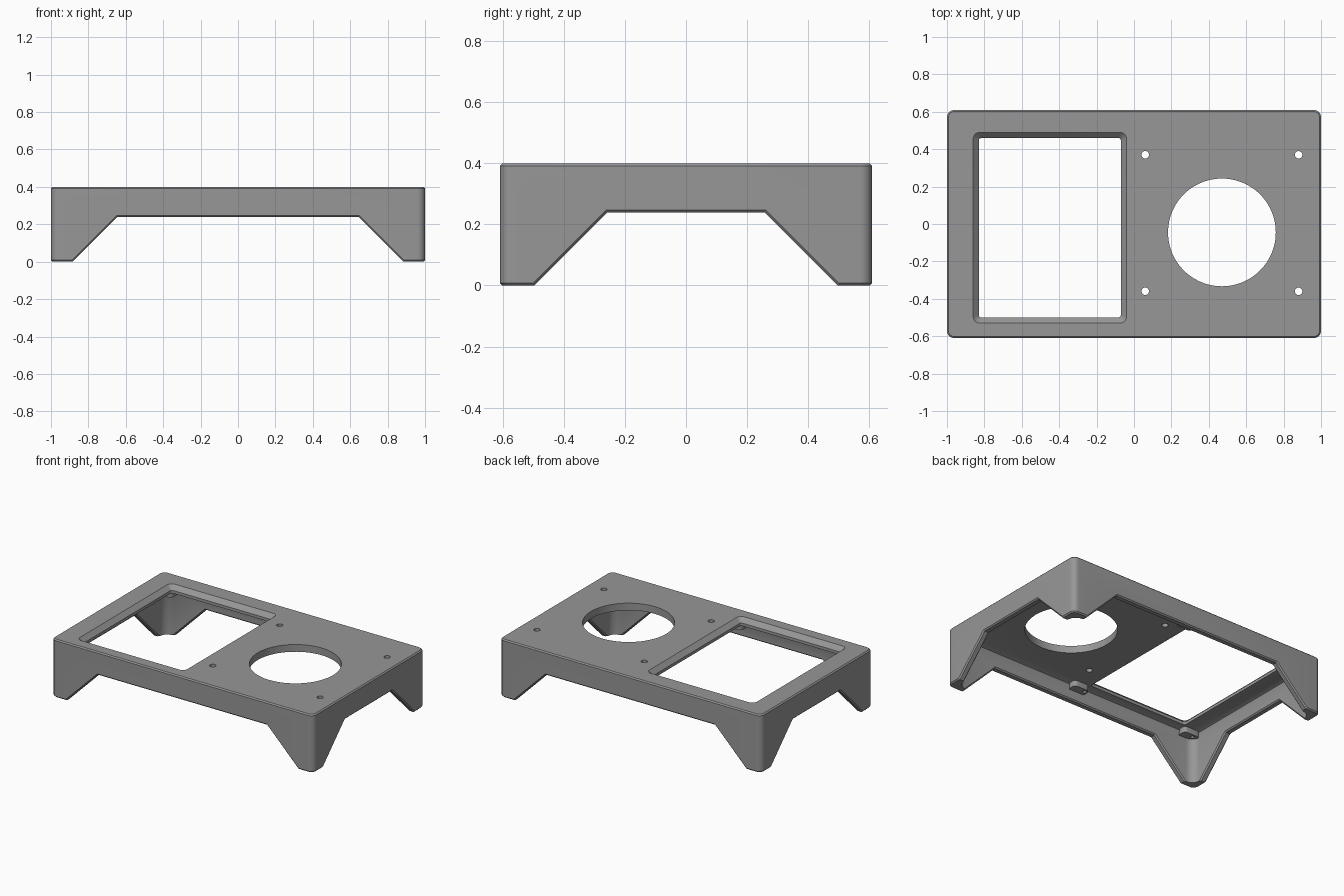
import bpy, bmesh, math

if "Cube" in bpy.data.objects:
    bpy.data.objects.remove(bpy.data.objects["Cube"])

grey = bpy.data.materials.new("mid_grey")
grey.diffuse_color = (0.31, 0.31, 0.31, 1)
grey.use_nodes = True
grey.node_tree.nodes["Principled BSDF"].inputs["Base Color"].default_value = grey.diffuse_color

HX, HY, H = 1.0, 0.61, 0.40      # half length, half depth, height
WALL, PLATE_Z = 0.045, 0.35      # wall thickness, underside of top plate


def rounded_rect(x0, x1, y0, y1, r, n=8):
    pts = []
    for cx, cy, a0 in ((x1 - r, y1 - r, 0), (x0 + r, y1 - r, 90),
                       (x0 + r, y0 + r, 180), (x1 - r, y0 + r, 270)):
        for i in range(n + 1):
            a = math.radians(a0 + 90 * i / n)
            pts.append((cx + r * math.cos(a), cy + r * math.sin(a)))
    return pts


def circle(cx, cy, r, n):
    return [(cx + r * math.cos(2 * math.pi * i / n),
             cy + r * math.sin(2 * math.pi * i / n)) for i in range(n)]


def loft(name, layers, axis="z"):
    """Closed solid through matching outlines, each given as (points, position)."""
    place = {"z": lambda a, b, c: (a, b, c),
             "y": lambda a, b, c: (a, c, b),
             "x": lambda a, b, c: (c, a, b)}[axis]
    bm = bmesh.new()
    rings = [[bm.verts.new(place(a, b, c)) for a, b in pts] for pts, c in layers]
    n = len(rings[0])
    for lo, hi in zip(rings, rings[1:]):
        for i in range(n):
            j = (i + 1) % n
            bm.faces.new((lo[i], lo[j], hi[j], hi[i]))
    bm.faces.new(rings[0][::-1])
    bm.faces.new(rings[-1])
    bmesh.ops.recalc_face_normals(bm, faces=bm.faces)
    me = bpy.data.meshes.new(name)
    bm.to_mesh(me)
    bm.free()
    me.materials.append(grey)
    ob = bpy.data.objects.new(name, me)
    bpy.context.collection.objects.link(ob)
    return ob


def cut(target, cutter):
    cutter.hide_render = True
    bpy.context.view_layer.objects.active = target
    mod = target.modifiers.new("cut", "BOOLEAN")
    mod.operation = "DIFFERENCE"
    mod.solver = "EXACT"
    mod.object = cutter
    bpy.ops.object.modifier_apply(modifier=mod.name)
    bpy.data.objects.remove(cutter, do_unlink=True)


def smooth(ob):
    bpy.ops.object.select_all(action="DESELECT")
    ob.select_set(True)
    bpy.context.view_layer.objects.active = ob
    bpy.ops.object.shade_smooth_by_angle(angle=math.radians(30))


def body_outline(inset, r):
    return rounded_rect(-HX + inset, HX - inset, -HY + inset, HY - inset, r)


# Housing block with softened top and bottom rims
c = 0.008
housing = loft("housing", [(body_outline(c, 0.04 - c), 0), (body_outline(0, 0.04), c),
                           (body_outline(0, 0.04), H - c), (body_outline(c, 0.04 - c), H)])

# Hollow underside, rounded where walls meet the plate
cut(housing, loft("cavity", [(body_outline(WALL, 0.06), -0.1),
                             (body_outline(WALL, 0.06), PLATE_Z - 0.02),
                             (body_outline(WALL + 0.006, 0.054), PLATE_Z - 0.006),
                             (body_outline(WALL + 0.02, 0.04), PLATE_Z)]))


# Sloped arches between the feet, with chamfered edges inside and outside
def arch(half, o):
    s = 1.414 * o
    bottom, top = -0.05, 0.24 + o
    wide, narrow = half - bottom + s, half - top + s
    return [(-wide, bottom), (wide, bottom), (narrow, top), (-narrow, top)]


for axis, half, face in (("y", 0.885, HY), ("x", 0.498, HX)):
    steps = [(face + 0.02, 0.028), (face - 0.008, 0), (face - WALL + 0.008, 0),
             (face - WALL - 0.012, 0.02)]
    layers = [(arch(half, o), -p) for p, o in steps]
    layers += [(arch(half, o), p) for p, o in reversed(steps)]
    cut(housing, loft("arch_cutter", layers, axis))


# Rectangular window with a sloped rim
def window(grow, r):
    return rounded_rect(-0.83 - grow, -0.07 + grow, -0.50 - grow, 0.46 + grow, r, 6)


cut(housing, loft("window_cutter", [(window(0, 0.015), 0.25), (window(0, 0.015), 0.37),
                                    (window(0.03, 0.035), H), (window(0.04, 0.045), H + 0.01)]))

# Round opening and its four screw holes
cut(housing, loft("round_cutter", [(circle(0.47, -0.045, 0.288, 96), z) for z in (0.28, 0.5)]))
for x in (0.06, 0.88):
    for y in (-0.36, 0.37):
        cut(housing, loft("screw_cutter", [(circle(x, y, 0.02, 24), z) for z in (0.3, 0.5)]))
smooth(housing)

# Screw bosses under the window corners
for sx, x0, x1 in (("left", -0.96, -0.835), ("right", -0.065, 0.055)):
    for sy, y0, y1 in (("front", -0.575, -0.505), ("back", 0.465, 0.575)):
        outline = rounded_rect(x0, x1, y0, y1, 0.025, 5)
        boss = loft(f"{sy}_{sx}_boss", [(outline, 0.31), (outline, PLATE_Z + 0.01)])
        hx = (x0 + x1) / 2 - (0.02 if sx == "left" else 0.04)
        hy = -0.53 if sy == "front" else 0.49
        cut(boss, loft("pilot_cutter", [(circle(hx, hy, 0.012, 16), z) for z in (0.28, 0.345)]))
        smooth(boss)
